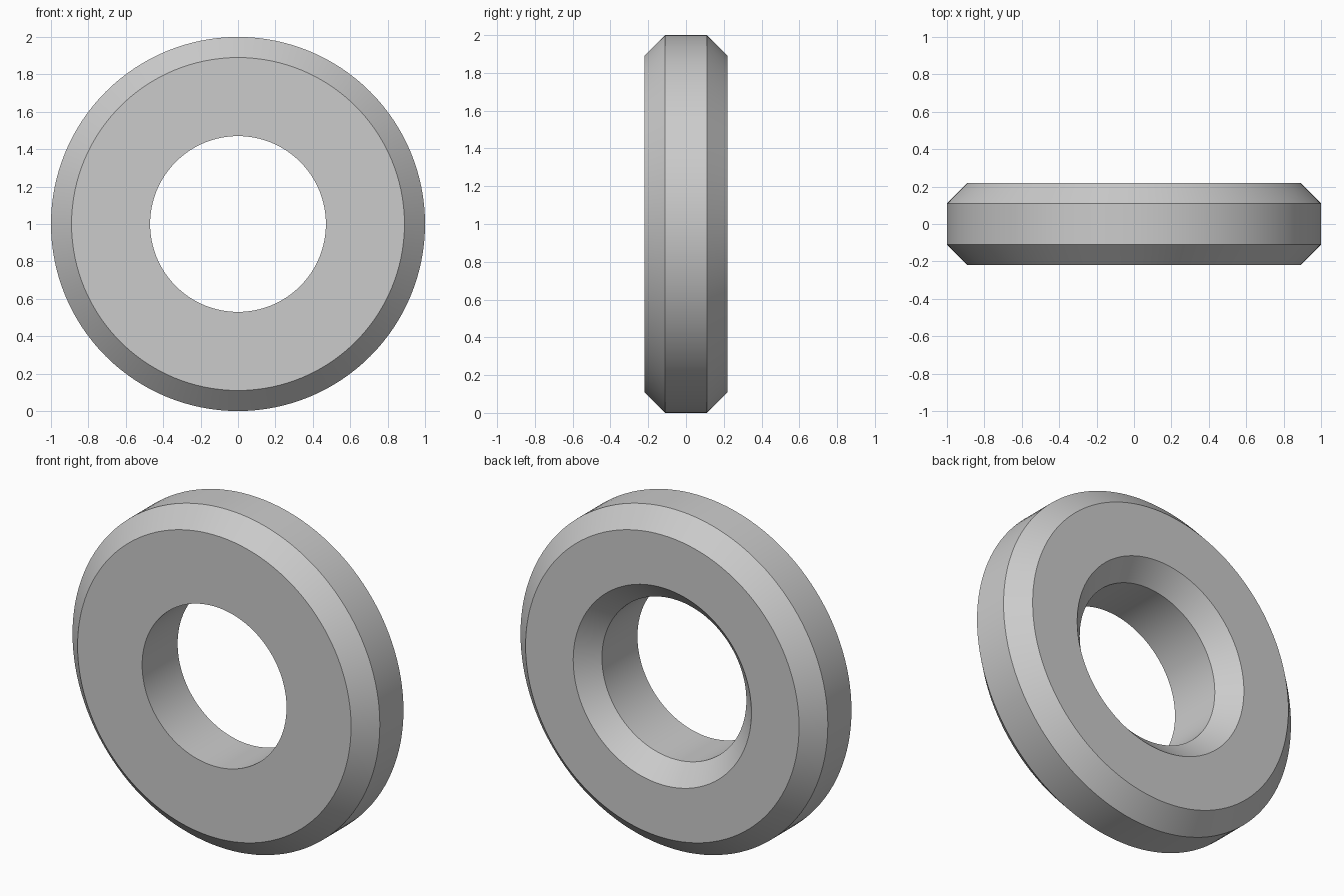
import bpy
import bmesh
import math
from mathutils import Matrix, Vector

cube = bpy.data.objects.get("Cube")
if cube:
    bpy.data.objects.remove(cube, do_unlink=True)

# Plain grey material
grey = bpy.data.materials.new("light_grey")
grey.use_nodes = True
color = (0.6, 0.6, 0.6, 1.0)
grey.diffuse_color = color
grey.node_tree.nodes["Principled BSDF"].inputs["Base Color"].default_value = color

OUTER, BORE, HALF, BEVEL = 1.0, 0.47, 0.22, 0.11
SEGMENTS = 128

# Cross-section (radius, y): straight bore at the front, countersunk at the back
profile = [
    (BORE, -HALF),
    (OUTER - BEVEL, -HALF),
    (OUTER, -HALF + BEVEL),
    (OUTER, HALF - BEVEL),
    (OUTER - BEVEL, HALF),
    (BORE + BEVEL, HALF),
    (BORE, HALF - BEVEL),
]

# Spin the closed section around the y axis
bm = bmesh.new()
verts = [bm.verts.new((r, y, 0)) for r, y in profile]
edges = [bm.edges.new((a, b)) for a, b in zip(verts, verts[1:] + verts[:1])]
bmesh.ops.spin(bm, geom=verts + edges, cent=(0, 0, 0), axis=(0, 1, 0),
               angle=math.tau, steps=SEGMENTS, use_merge=True)
bmesh.ops.remove_doubles(bm, verts=bm.verts, dist=0.0001)
bmesh.ops.recalc_face_normals(bm, faces=bm.faces)
bmesh.ops.transform(bm, matrix=Matrix.Translation(Vector((0, 0, OUTER))), verts=bm.verts)

mesh = bpy.data.meshes.new("chamfered_ring")
bm.to_mesh(mesh)
bm.free()
mesh.materials.append(grey)
ring = bpy.data.objects.new("chamfered_ring", mesh)
bpy.context.collection.objects.link(ring)

# Smooth round surfaces, crisp chamfer edges
bpy.ops.object.select_all(action="DESELECT")
ring.select_set(True)
bpy.context.view_layer.objects.active = ring
bpy.ops.object.shade_smooth_by_angle(angle=math.radians(30))
